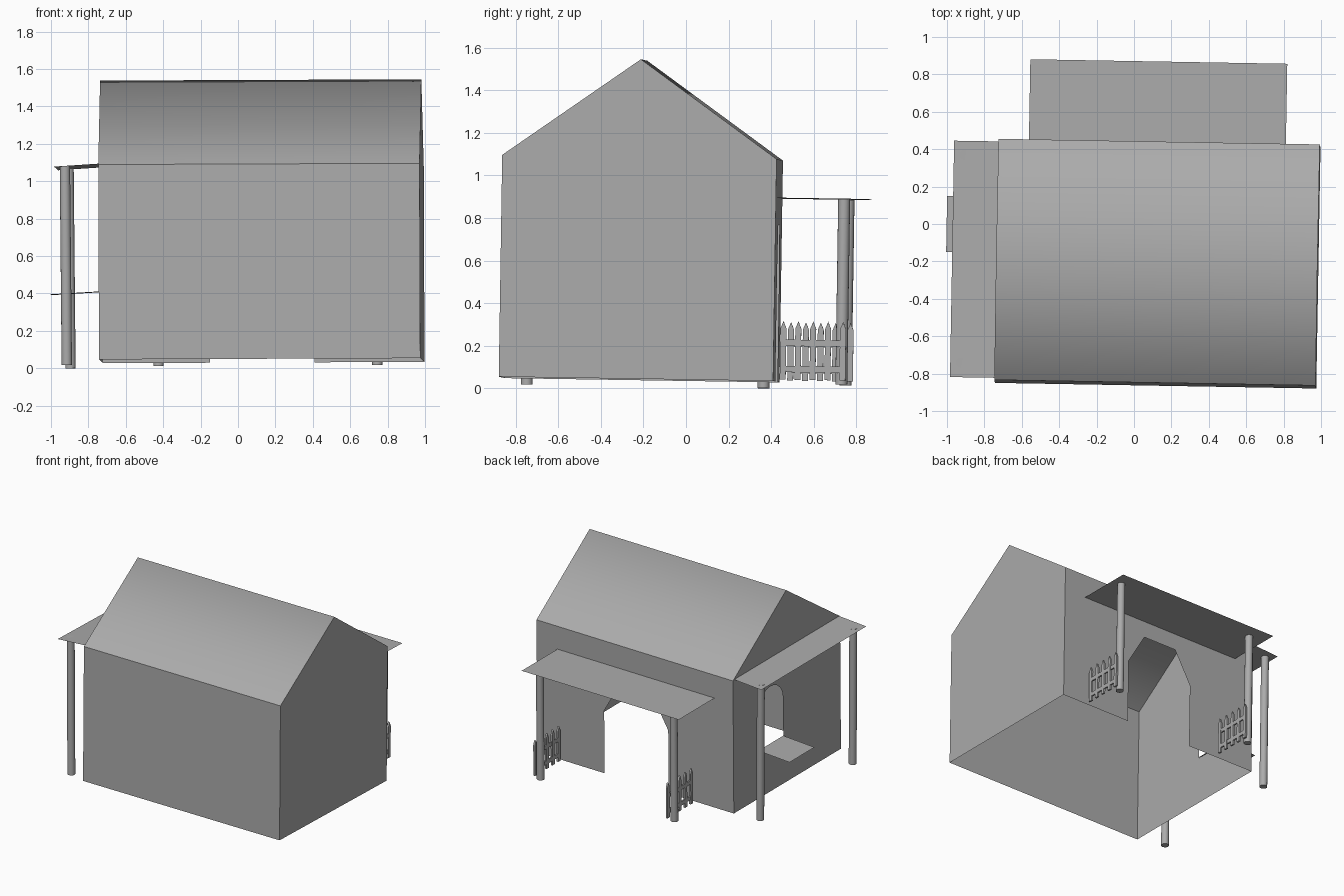
import bpy, bmesh, math
from mathutils import Euler, Matrix, Vector

cube = bpy.data.objects.get("Cube")
if cube:
    bpy.data.objects.remove(cube)

GREY = (0.41, 0.41, 0.41, 1)
mat = bpy.data.materials.new("plain grey")
mat.use_nodes = True
mat.diffuse_color = GREY
mat.node_tree.nodes["Principled BSDF"].inputs["Base Color"].default_value = GREY

# The whole house leans very slightly
LEAN = Euler((-0.0155, -0.004, -0.0175)).to_matrix().to_4x4()

# House extents
X0, X1 = -0.728, 0.99
Y0, Y1 = -0.863, 0.426
BASE, EAVE, RIDGE = 0.037, 1.079, 1.538
YM = (Y0 + Y1) / 2


def finish(name, bm, smooth=False):
    mesh = bpy.data.meshes.new(name)
    bm.to_mesh(mesh)
    bm.free()
    mesh.materials.append(mat)
    ob = bpy.data.objects.new(name, mesh)
    bpy.context.collection.objects.link(ob)
    ob.matrix_world = LEAN
    if smooth:
        mesh.shade_smooth()
    return ob


def fill(bm, loops, place, normal):
    """Fill an outline with optional holes; place maps (u, z) to a point."""
    edges = []
    for loop in loops:
        vs = [bm.verts.new(place(u, z)) for u, z in loop]
        edges += [bm.edges.new((a, b)) for a, b in zip(vs, vs[1:] + vs[:1])]
    bmesh.ops.triangle_fill(bm, edges=edges, use_beauty=True,
                            use_dissolve=False, normal=normal)


def arch(centre, half, spring, steps):
    """Arch points from the right springing to the left one."""
    return [(centre + half * math.cos(math.pi * i / steps),
             spring + half * math.sin(math.pi * i / steps))
            for i in range(steps + 1)]


def plate(name, corners):
    bm = bmesh.new()
    bm.faces.new([bm.verts.new(c) for c in corners])
    return finish(name, bm)


def post(name, bottom, top, radius=0.028):
    """Round post running between two points."""
    bottom, top = Vector(bottom), Vector(top)
    axis = top - bottom
    turn = axis.to_track_quat("Z", "Y").to_matrix().to_4x4()
    bm = bmesh.new()
    bmesh.ops.create_cone(bm, cap_ends=True, segments=16, radius1=radius,
                          radius2=radius, depth=axis.length,
                          matrix=Matrix.Translation((bottom + top) / 2) @ turn)
    for f in bm.faces:
        f.smooth = len(f.verts) == 4
    for e in bm.edges:
        e.smooth = all(f.smooth for f in e.link_faces)
    return finish(name, bm)


def prism(bm, outline, x, half):
    """Solid from a (y, z) outline, centred on x."""
    near, far = [[bm.verts.new((x + s * half, y, z)) for y, z in outline]
                 for s in (-1, 1)]
    bm.faces.new(near)
    bm.faces.new(far[::-1])
    for i in range(len(outline)):
        bm.faces.new((near[i - 1], near[i], far[i], far[i - 1]))


def fence(name, x, start):
    bm = bmesh.new()
    w = 0.014
    for i in range(5):
        y = start + 0.07 * i
        prism(bm, [(y - w, 0.045), (y + w, 0.045), (y + w, 0.285),
                   (y, 0.32), (y - w, 0.285)], x, 0.007)
    end = start + 0.28
    for z in (0.095, 0.218):
        prism(bm, [(start - w, z - 0.015), (end + w, z - 0.015),
                   (end + w, z + 0.015), (start - w, z + 0.015)], x, 0.006)
    bmesh.ops.recalc_face_normals(bm, faces=bm.faces)
    return finish(name, bm)


# Walls: thin open shell with an arched doorway and an arched window
gable = [(Y0, BASE), (Y1, BASE), (Y1, EAVE), (YM, RIDGE), (Y0, EAVE)]
door = arch(0.122, 0.28, 0.53, 3)
back = ([(X0, BASE), (door[-1][0], BASE)] + door[::-1]
        + [(door[0][0], BASE), (X1, BASE), (X1, EAVE), (X0, EAVE)])
window = arch(-0.023, 0.15, 0.71, 10) + [(-0.173, 0.405), (0.127, 0.405)]
front = [(X0, BASE), (X1, BASE), (X1, EAVE), (X0, EAVE)]

bm = bmesh.new()
fill(bm, [front], lambda u, z: (u, Y0, z), Vector((0, -1, 0)))
fill(bm, [back], lambda u, z: (u, Y1, z), Vector((0, 1, 0)))
fill(bm, [gable], lambda u, z: (X1, u, z), Vector((1, 0, 0)))
fill(bm, [gable, window], lambda u, z: (X0, u, z), Vector((-1, 0, 0)))
bmesh.ops.remove_doubles(bm, verts=bm.verts, dist=0.0001)
mid = Vector(((X0 + X1) / 2, YM, 0.6))
for f in bm.faces:
    f.normal_update()
    if f.normal.dot(f.calc_center_median() - mid) < 0:
        f.normal_flip()
finish("walls", bm)

# Roof: two slopes shaded smoothly over the ridge
bm = bmesh.new()
rows = [[bm.verts.new((x, y, z)) for x in (X0, X1)]
        for y, z in ((Y0, EAVE), (YM, RIDGE), (Y1, EAVE))]
for a, b in zip(rows, rows[1:]):
    bm.faces.new((a[0], a[1], b[1], b[0]))
finish("roof", bm, smooth=True)

# Canopies and window shelf
plate("porch_canopy", [(-0.566, Y1, 0.899), (0.808, Y1, 0.899),
                       (0.808, 0.857, 0.899), (-0.566, 0.857, 0.899)])
plate("side_canopy", [(-0.965, -0.852, 1.069), (X0, -0.852, 1.084),
                      (X0, 0.412, 1.084), (-0.965, 0.412, 1.069)])
plate("window_shelf", [(-1.0, -0.173, 0.397), (X0, -0.173, 0.412),
                       (X0, 0.127, 0.412), (-1.0, 0.127, 0.397)])

# Porch posts, each with a picket fence beside it running to the wall
for side, x, start in (("left", 0.732, 0.467), ("right", -0.438, 0.482)):
    post("porch_post_" + side, (x, 0.742, 0.026), (x, 0.742, 0.897))
    fence("fence_" + side, x + 0.042, start)

# Posts of the side canopy
for end, y in (("front", -0.774), ("back", 0.338)):
    post("side_post_" + end, (-0.902, y + 0.01, 0.009), (-0.908, y, 1.073))
